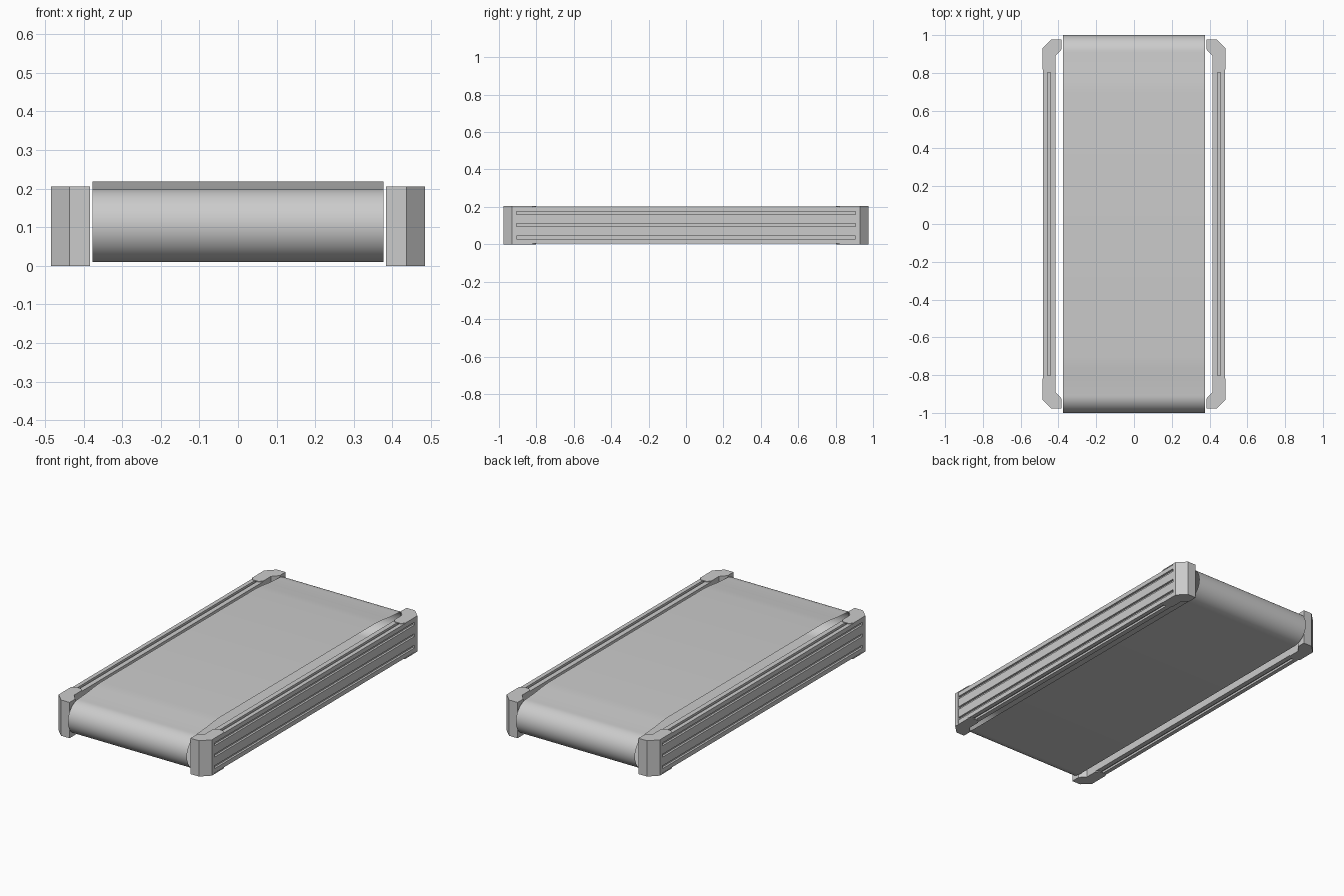
import bpy
import bmesh
import math
from mathutils import Vector

cube = bpy.data.objects.get("Cube")
if cube:
    bpy.data.objects.remove(cube, do_unlink=True)

grey = bpy.data.materials.new("plain_grey")
grey.use_nodes = True
colour = (0.6, 0.6, 0.6, 1)
grey.diffuse_color = colour
grey.node_tree.nodes["Principled BSDF"].inputs["Base Color"].default_value = colour


def finish(name, bm):
    mesh = bpy.data.meshes.new(name)
    bm.to_mesh(mesh)
    bm.free()
    mesh.materials.append(grey)
    obj = bpy.data.objects.new(name, mesh)
    bpy.context.collection.objects.link(obj)
    return obj


def prism(bm, points, offset):
    """Extrude a closed outline into a solid."""
    face = bm.faces.new([bm.verts.new(p) for p in points])
    extruded = bmesh.ops.extrude_face_region(bm, geom=[face], use_keep_orig=True)
    moved = [g for g in extruded["geom"] if isinstance(g, bmesh.types.BMVert)]
    bmesh.ops.translate(bm, verts=moved, vec=Vector(offset))
    bmesh.ops.recalc_face_normals(bm, faces=bm.faces)


# Belt: an open-sided thin loop round two ends, slightly raised on top
R, MID_Z, END_Y, HALF_W = 0.095, 0.105, 0.905, 0.377
front_end = []
for i in range(25):
    a = math.pi * i / 24
    front_end.append((-END_Y - R * math.sin(a), MID_Z - R * math.cos(a)))
front_end += [(-0.82, 0.206), (-0.76, 0.214), (-0.70, 0.218)]
loop = front_end + [(-y, z) for y, z in reversed(front_end)]
bm = bmesh.new()
rows = [[bm.verts.new((x, y, z)) for y, z in loop] for x in (-HALF_W, HALF_W)]
for i in range(len(loop)):
    j = (i + 1) % len(loop)
    bm.faces.new((rows[0][i], rows[1][i], rows[1][j], rows[0][j]))
bm.normal_update()
if sum(f.normal.dot(f.calc_center_median() - Vector((0, 0, MID_Z))) for f in bm.faces) < 0:
    bmesh.ops.reverse_faces(bm, faces=bm.faces)
belt = finish("belt", bm)
bpy.context.view_layer.objects.active = belt
belt.select_set(True)
bpy.ops.object.shade_smooth_by_angle(angle=math.radians(40))

# Side rails: slotted section with three outer slots and one above and below
IN_X, OUT_X, LOW, HIGH, DEPTH = 0.415, 0.483, 0.004, 0.201, 0.012
section = [(IN_X, LOW), (0.443, LOW), (0.443, LOW + DEPTH),
           (0.459, LOW + DEPTH), (0.459, LOW), (OUT_X, LOW)]
for z in (0.037, 0.103, 0.168):
    section += [(OUT_X, z - 0.008), (OUT_X - DEPTH, z - 0.008),
                (OUT_X - DEPTH, z + 0.008), (OUT_X, z + 0.008)]
section += [(OUT_X, HIGH), (0.459, HIGH), (0.459, HIGH - DEPTH),
            (0.443, HIGH - DEPTH), (0.443, HIGH), (IN_X, HIGH)]

# Corner post and the flat tabs that clasp the rail
post = [(0.485, 0.905), (0.485, 0.93), (0.437, 0.977), (0.383, 0.977),
        (0.383, 0.925), (0.415, 0.89), (0.415, 0.905)]
tab = [(0.485, 0.905), (0.485, 0.82), (0.468, 0.803), (0.432, 0.803),
       (0.415, 0.82), (0.415, 0.905)]

for sx, side in ((1, "left"), (-1, "right")):
    bm = bmesh.new()
    prism(bm, [(sx * x, -0.91, z) for x, z in section], (0, 1.82, 0))
    finish(side + "_rail", bm)
    for sy, end in ((-1, "front"), (1, "back")):
        bm = bmesh.new()
        prism(bm, [(sx * x, sy * y, 0) for x, y in post], (0, 0, 0.205))
        for z in (0, 0.2):
            prism(bm, [(sx * x, sy * y, z) for x, y in tab], (0, 0, 0.005))
        finish(f"{end}_{side}_corner", bm)
